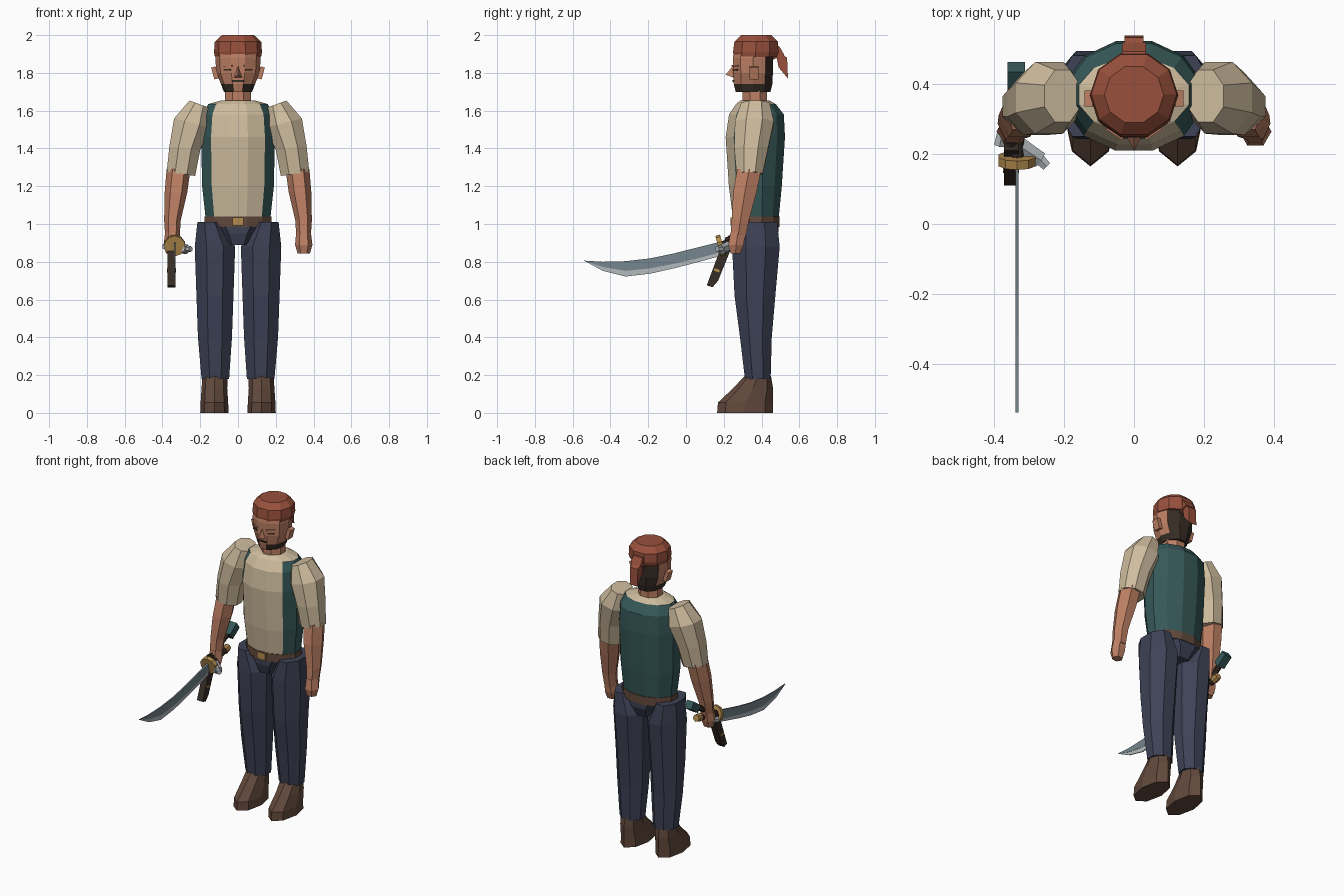
import bpy, bmesh
from math import sin, cos, pi, radians
from mathutils import Matrix, Vector

cube = bpy.data.objects.get("Cube")
if cube:
    bpy.data.objects.remove(cube, do_unlink=True)


def material(name, *rgb):
    """Flat material from sRGB bytes, stored as linear values."""
    lin = [((c / 255 + 0.055) / 1.055) ** 2.4 for c in rgb] + [1]
    m = bpy.data.materials.new(name)
    m.use_nodes = True
    m.diffuse_color = lin
    bsdf = m.node_tree.nodes["Principled BSDF"]
    bsdf.inputs["Base Color"].default_value = lin
    bsdf.inputs["Roughness"].default_value = 0.9
    return m


SKIN = material("skin", 190, 128, 100)
RED = material("rust red cloth", 152, 80, 60)
CREAM = material("cream cloth", 206, 188, 158)
TEAL = material("teal cloth", 54, 88, 88)
NAVY = material("navy cloth", 62, 66, 86)
LEATHER = material("brown leather", 98, 73, 60)
DARK = material("dark brown", 54, 44, 37)
GOLD = material("brass", 180, 140, 78)
STEEL = material("blue steel", 118, 134, 142)
SILVER = material("pale steel", 180, 186, 190)


def finish(name, bm, mats, rule=None):
    bmesh.ops.recalc_face_normals(bm, faces=bm.faces)
    bm.normal_update()
    if rule:
        for f in bm.faces:
            f.material_index = rule(f.calc_center_median(), f.normal)
    me = bpy.data.meshes.new(name)
    bm.to_mesh(me)
    bm.free()
    for m in mats:
        me.materials.append(m)
    ob = bpy.data.objects.new(name, me)
    bpy.context.collection.objects.link(ob)
    return ob


def loft(name, rings, mats, n=8, half=True, side=1, rule=None):
    """Skin rings of (x, y, z, rx, ry, tilt); tilt lifts the outer side."""
    bm, loops = bmesh.new(), []
    angles = [2 * pi * (i + 0.5 * half) / n - pi / 2 for i in range(n)]
    mx, my = max(cos(a) for a in angles), max(sin(a) for a in angles)
    for x, y, z, rx, ry, *t in rings:
        t = radians(t[0]) if t else 0
        loops.append([bm.verts.new((side * (x + rx * cos(a) / mx * cos(t)),
                                    y + ry * sin(a) / my,
                                    z + rx * cos(a) / mx * sin(t))) for a in angles])
    for lo, hi in zip(loops, loops[1:]):
        for i in range(n):
            j = (i + 1) % n
            bm.faces.new((lo[i], lo[j], hi[j], hi[i]))
    bm.faces.new(loops[0])
    bm.faces.new(loops[-1])
    return finish(name, bm, mats, rule)


def box(name, loc, size, mat, rot=(0, 0, 0)):
    bm = bmesh.new()
    bmesh.ops.create_cube(bm, size=1)
    turn = Matrix.LocRotScale(Vector(loc), None, None)
    for axis, deg in zip("XYZ", rot):
        turn = turn @ Matrix.Rotation(radians(deg), 4, axis)
    bm.transform(turn @ Matrix.Diagonal((*size, 1)))
    return finish(name, bm, [mat])


def rod(name, a, b, r1, r2, mat, n=8):
    a, b = Vector(a), Vector(b)
    bm = bmesh.new()
    bmesh.ops.create_cone(bm, cap_ends=True, segments=n, radius1=r1, radius2=r2,
                          depth=(b - a).length)
    q = (b - a).to_track_quat('Z', 'Y')
    bm.transform(Matrix.LocRotScale((a + b) / 2, q, None))
    return finish(name, bm, [mat])


def prism(name, x, width, pts, mat):
    """Side outline of (y, z) points given thickness along x."""
    bm = bmesh.new()
    f = bm.faces.new([bm.verts.new((x - width / 2, y, z)) for y, z in pts])
    ext = bmesh.ops.extrude_face_region(bm, geom=[f])
    bmesh.ops.translate(bm, vec=(width, 0, 0),
                        verts=[v for v in ext["geom"] if isinstance(v, bmesh.types.BMVert)])
    return finish(name, bm, [mat])


# Torso: cream front panel and collar, teal vest around sides and back
loft("torso", [(0, .37, 1.0, .168, .118), (0, .367, 1.2, .19, .14),
               (0, .367, 1.46, .195, .157), (0, .373, 1.58, .185, .145),
               (0, .37, 1.635, .158, .105), (0, .365, 1.655, .085, .075)],
     [TEAL, CREAM], n=12,
     rule=lambda c, n: int(c.z > 1.64 or (c.y < .34 and abs(c.x) < .125)))
loft("belt", [(0, .37, .985, .18, .125), (0, .37, 1.04, .176, .126)], [LEATHER], n=12)
box("buckle", (0, .243, 1.013), (.06, .014, .044), GOLD)
loft("pelvis", [(0, .365, .89, .075, .095), (0, .37, .95, .12, .118),
                (0, .37, .99, .165, .12)], [NAVY], n=8)

# Head, hair and beard
loft("neck", [(0, .365, 1.62, .07, .065), (0, .365, 1.74, .068, .065)], [SKIN])
loft("head", [(0, .355, 1.70, .075, .092), (0, .355, 1.74, .09, .102),
              (0, .355, 1.80, .115, .105), (0, .355, 1.88, .12, .107),
              (0, .36, 1.95, .11, .1)], [SKIN, DARK], n=10,
     rule=lambda c, n: int(c.y > .40 or (c.z < 1.74 and c.y > .265)))
nose = bmesh.new()
tip, top, left, right = [nose.verts.new(p) for p in
                         ((0, .21, 1.79), (0, .25, 1.84), (.022, .252, 1.775), (-.022, .252, 1.775))]
for f in ((tip, top, left), (tip, right, top), (tip, left, right), (top, right, left)):
    nose.faces.new(f)
finish("nose", nose, [SKIN])
box("mouth", (0, .25, 1.757), (.064, .009, .009), DARK)
for s, side in ((1, "left"), (-1, "right")):
    box(side + "_eye", (s * .055, .262, 1.817), (.045, .008, .008), DARK, (0, 0, s * 34))
    box(side + "_brow", (s * .055, .26, 1.838), (.055, .009, .01), SKIN, (0, 0, s * 34))
    box(side + "_ear", (s * .122, .36, 1.80), (.024, .045, .065), SKIN, (0, s * 15, 0))

# Head scarf with knot and hanging tail
loft("head_scarf", [(0, .367, 1.885, .122, .113), (0, .369, 1.91, .127, .12),
                    (0, .371, 1.965, .123, .115), (0, .371, 2.0, .085, .08)], [RED], n=10)
prism("scarf_knot", 0, .07, [(.46, 1.95), (.495, 1.94), (.52, 1.895), (.46, 1.87)], RED)
prism("scarf_tail", 0, .055, [(.47, 1.93), (.535, 1.88), (.54, 1.77), (.49, 1.83)], RED)

# Paired limbs
for s, side in ((1, "left"), (-1, "right")):
    loft(side + "_sleeve", [(.302, .337, 1.265, .076, .07, 8), (.282, .345, 1.40, .082, .09, 8),
                            (.243, .362, 1.535, .098, .103, 14),
                            (.205, .367, 1.635, .055, .075, 20)], [CREAM], side=s)
    loft(side + "_forearm", [(.347, .275, .93, .038, .04), (.347, .288, 1.02, .044, .046),
                             (.328, .312, 1.17, .06, .062), (.315, .335, 1.29, .063, .064)],
         [SKIN], n=6, side=s)
    loft(side + "_hand", [(.348, .262, .845, .033, .026), (.348, .265, .89, .046, .04),
                          (.347, .275, .955, .039, .04)], [SKIN], n=6, side=s)
    loft(side + "_trouser_leg", [(.12, .38, .18, .073, .068), (.122, .37, .40, .09, .084),
                                 (.122, .365, .62, .098, .108), (.122, .37, .88, .107, .126),
                                 (.15, .367, 1.01, .065, .116)], [NAVY], side=s)
    loft(side + "_boot", [(.125, .313, 0, .075, .148), (.125, .315, .055, .073, .146),
                          (.125, .355, .13, .068, .106), (.122, .38, .195, .066, .07)],
         [LEATHER], half=False, side=s)

# Cutlass: stations of (y, back, bevel, edge)
X = -.335
stations = [(.18, .905, .85, .83), (.07, .878, .82, .80), (-.06, .845, .79, .766),
            (-.19, .818, .765, .737), (-.32, .803, .752, .722), (-.44, .80, .772, .752)]
TIP = (-.54, .806)
bevel = [(y, m) for y, _, m, _ in stations]
prism("blade", X, .009, [(y, t) for y, t, _, _ in stations] + [TIP] + bevel[::-1], STEEL)
prism("blade_edge", X, .006, bevel + [TIP] + [(y, e) for y, _, _, e in stations[::-1]], SILVER)
rod("hand_guard", (X, .17, .883), (X, .195, .89), .056, .056, GOLD, 10)
rod("cutlass_grip", (X, .18, .887), (X, .345, .925), .02, .02, DARK)
rod("pommel", (X, .335, .923), (X, .375, .932), .026, .022, GOLD)

# Pistol carried beside the hilt
P = -.352
prism("pistol_stock", P, .042, [(.11, .675), (.14, .665), (.17, .70), (.235, .86),
                                (.26, .93), (.21, .93), (.175, .85)], DARK)
box("pistol_band", (P, .163, .755), (.046, .03, .014), GOLD, (-20, 0, 0))
rod("pistol_lock", (-.345, .235, .885), (-.27, .185, .865), .03, .026, SILVER, 6)
rod("lock_knob", (-.28, .195, .868), (-.25, .165, .868), .02, .015, SILVER, 6)
rod("lock_plate", (-.375, .27, .89), (-.385, .225, .88), .018, .018, SILVER, 6)
rod("pistol_barrel", (P, .23, .92), (-.345, .38, 1.01), .018, .018, DARK, 6)
box("pistol_muzzle", (-.338, .415, 1.025), (.05, .085, .05), TEAL, (35, 0, 0))
